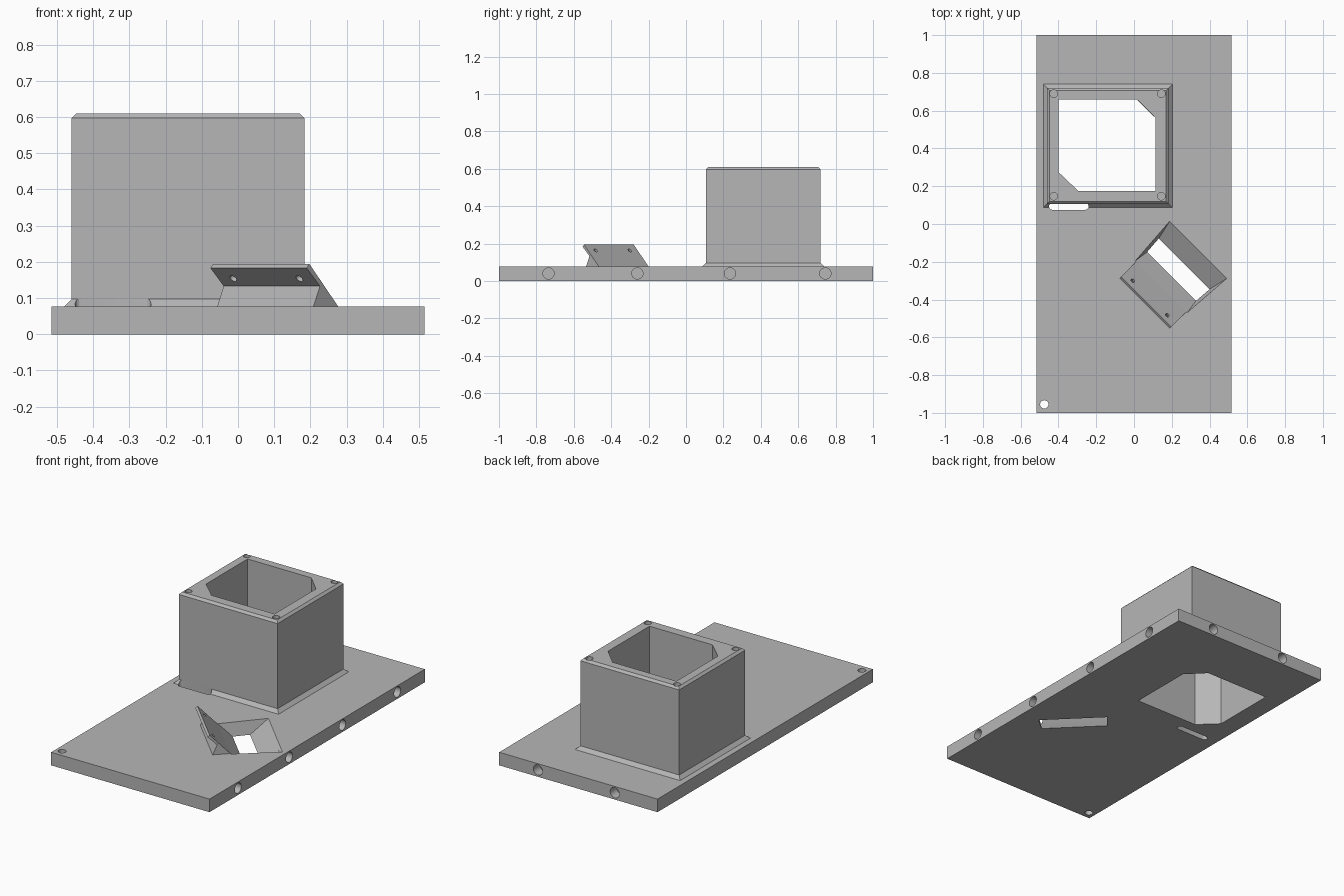
import bpy, bmesh, math
from mathutils import Vector, Matrix

cube = bpy.data.objects.get("Cube")
if cube:
    bpy.data.objects.remove(cube, do_unlink=True)

grey = bpy.data.materials.new("plain grey")
grey.use_nodes = True
GREY = (0.47, 0.47, 0.47, 1)
grey.diffuse_color = GREY
grey.node_tree.nodes["Principled BSDF"].inputs["Base Color"].default_value = GREY

BASE_TOP = 0.077
HALF_X = 0.515


def add_object(name, bm):
    bmesh.ops.recalc_face_normals(bm, faces=bm.faces)
    mesh = bpy.data.meshes.new(name)
    bm.to_mesh(mesh)
    bm.free()
    mesh.materials.append(grey)
    obj = bpy.data.objects.new(name, mesh)
    bpy.context.collection.objects.link(obj)
    return obj


def loft(name, rings):
    """Closed solid skinned through rings with equal point counts."""
    bm = bmesh.new()
    loops = [[bm.verts.new(p) for p in ring] for ring in rings]
    for a, b in zip(loops, loops[1:]):
        for i in range(len(a)):
            j = (i + 1) % len(a)
            bm.faces.new((a[i], a[j], b[j], b[i]))
    bm.faces.new(loops[0][::-1])
    bm.faces.new(loops[-1])
    return add_object(name, bm)


def prism(name, outline, z0, z1):
    return loft(name, [[(x, y, z) for x, y in outline] for z in (z0, z1)])


def rect(x0, x1, y0, y1, z, grow=0):
    x0, x1, y0, y1 = x0 - grow, x1 + grow, y0 - grow, y1 + grow
    return [(x0, y0, z), (x1, y0, z), (x1, y1, z), (x0, y1, z)]


def drill(centre, axis, radius, length):
    """Cylinder cutter centred on a point."""
    bm = bmesh.new()
    turn = Vector(axis).to_track_quat('Z', 'Y').to_matrix().to_4x4()
    bmesh.ops.create_cone(bm, cap_ends=True, segments=32, radius1=radius,
                          radius2=radius, depth=length,
                          matrix=Matrix.Translation(centre) @ turn)
    return add_object("hole_cutter", bm)


def cut(target, cutters):
    bpy.context.view_layer.objects.active = target
    for cutter in cutters:
        cutter.hide_render = True
        mod = target.modifiers.new("cut", 'BOOLEAN')
        mod.operation = 'DIFFERENCE'
        mod.solver = 'EXACT'
        mod.object = cutter
        bpy.ops.object.modifier_apply(modifier=mod.name)


def diagonal(u, v, z):
    """Diagonal frame: u runs along the bracket, v points behind it."""
    r = math.sqrt(0.5)
    return Vector(((u + v) * r, (v - u) * r, z))


# Base slab and hollow housing with flared foot and chamfered rim
base = loft("base_plate", [rect(-HALF_X, HALF_X, -1, 1, z) for z in (0, BASE_TOP)])
WALLS = (-0.46, 0.183, 0.107, 0.72)
housing = loft("housing", [rect(*WALLS, BASE_TOP, 0.02), rect(*WALLS, 0.097),
                           rect(*WALLS, 0.597), rect(*WALLS, 0.61, -0.013)])

# Shared opening with two clipped corners
shaft = prism("shaft_cutter", [(-0.295, 0.175), (0.115, 0.175), (0.115, 0.56),
                               (0.015, 0.66), (-0.4, 0.66), (-0.4, 0.275)], -0.2, 0.8)

# Rounded slot beside the housing foot
slot_r, slot_y = 0.018, 0.093
slot_outline = []
for cx, start in ((-0.258, -90), (-0.432, 90)):
    for i in range(9):
        a = math.radians(start + i * 22.5)
        slot_outline.append((cx + slot_r * math.cos(a), slot_y + slot_r * math.sin(a)))
slot = prism("slot_cutter", slot_outline, -0.2, 0.0975)

# Sloped funnel under the leaning bracket
MID_U = 0.337
low = [(-0.183, -0.056), (0.183, -0.056), (0.19, 0.039), (-0.19, 0.039)]
high = [(-0.194, -0.134), (0.194, -0.134), (0.214, 0.143), (-0.214, 0.143)]


def funnel_ring(t):
    return [diagonal(MID_U + a[0] + (b[0] - a[0]) * t, a[1] + (b[1] - a[1]) * t,
                     BASE_TOP * t) for a, b in zip(low, high)]


funnel = loft("funnel_cutter", [funnel_ring(-0.2), funnel_ring(1.2)])

# Blind side and back holes, and the through hole in the corner
side_holes = [drill((HALF_X, y, 0.04), (1, 0, 0), 0.03, 0.12)
              for y in (-0.735, -0.26, 0.235, 0.745)]
back_holes = [drill((x, 1, 0.04), (0, 1, 0), 0.03, 0.12) for x in (-0.237, 0.263)]
corner_hole = drill((-0.475, -0.955, 0.04), (0, 0, 1), 0.022, 0.3)
rim_holes = [drill((x, y, 0.61), (0, 0, 1), 0.02, 0.12)
             for x in (-0.425, 0.145) for y in (0.147, 0.69)]

# Leaning bracket with a wedge support
profile = [(-0.23, BASE_TOP), (-0.205, 0.133), (-0.257, 0.183),
           (-0.246, 0.194), (-0.134, BASE_TOP)]
bracket = loft("leaning_bracket", [[diagonal(MID_U + s * 0.188, v, z) for v, z in profile]
                                   for s in (-1, 1)])
tilt = diagonal(0, 1, 1)
bracket_holes = [drill(diagonal(MID_U + s * 0.129, -0.222, 0.158), tilt, 0.011, 0.06)
                 for s in (-1, 1)]

cut(base, [shaft, slot, funnel, corner_hole] + side_holes + back_holes)
cut(housing, [shaft, slot] + rim_holes)
cut(bracket, bracket_holes)
for cutter in [shaft, slot, funnel, corner_hole] + side_holes + back_holes + rim_holes + bracket_holes:
    bpy.data.objects.remove(cutter, do_unlink=True)

# Smooth hole walls, sharp edges elsewhere
bpy.ops.object.select_all(action='DESELECT')
for part in (base, housing, bracket):
    part.select_set(True)
bpy.context.view_layer.objects.active = base
bpy.ops.object.shade_smooth_by_angle(angle=math.radians(20))
